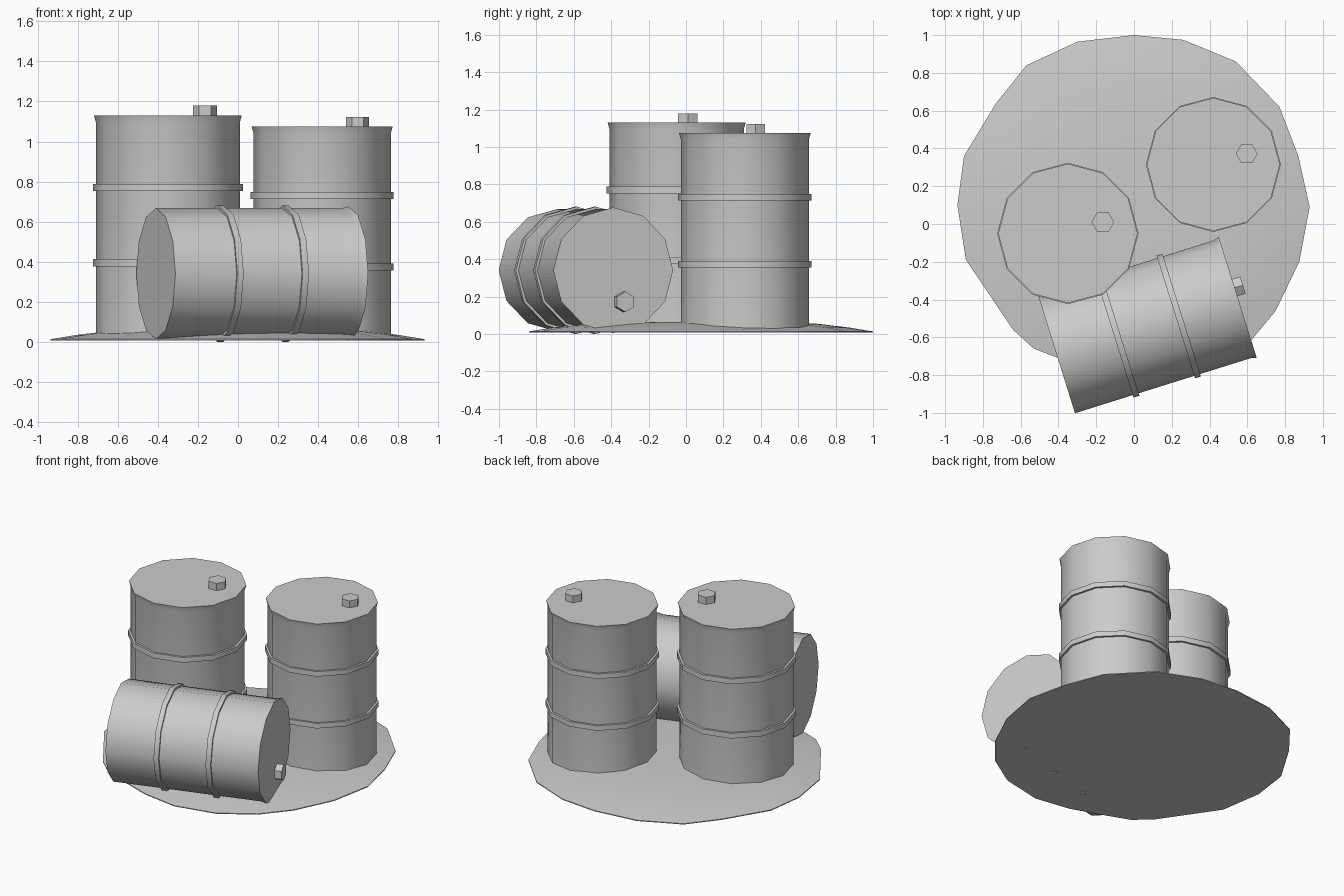
import bpy, bmesh, math
from mathutils import Matrix, Vector

cube = bpy.data.objects.get("Cube")
if cube:
    bpy.data.objects.remove(cube, do_unlink=True)

grey = bpy.data.materials.new("plain grey")
grey.use_nodes = True
colour = (0.6, 0.6, 0.6, 1)
grey.diffuse_color = colour
grey.node_tree.nodes["Principled BSDF"].inputs["Base Color"].default_value = colour


def finish(name, bm, matrix=Matrix()):
    """Turn a bmesh into a shaded grey object."""
    bmesh.ops.recalc_face_normals(bm, faces=bm.faces)
    mesh = bpy.data.meshes.new(name)
    bm.to_mesh(mesh)
    bm.free()
    mesh.materials.append(grey)
    obj = bpy.data.objects.new(name, mesh)
    bpy.context.collection.objects.link(obj)
    obj.matrix_world = matrix
    bpy.ops.object.select_all(action="DESELECT")
    obj.select_set(True)
    bpy.context.view_layer.objects.active = obj
    bpy.ops.object.shade_smooth_by_angle(angle=math.radians(40))
    return obj


def loft(bm, rings, closed=False):
    """Skin a stack of point rings; cap the ends, or join them in a loop."""
    loops = [[bm.verts.new(p) for p in ring] for ring in rings]
    pairs = list(zip(loops, loops[1:]))
    if closed:
        pairs.append((loops[-1], loops[0]))
    else:
        bm.faces.new(loops[0])
        bm.faces.new(loops[-1])
    for low, high in pairs:
        for i in range(len(low)):
            j = (i + 1) % len(low)
            bm.faces.new((low[i], low[j], high[j], high[i]))


def circle(radius, z, sides, centre=(0, 0)):
    turn = 2 * math.pi / sides
    return [(centre[0] + radius * math.cos(i * turn),
             centre[1] + radius * math.sin(i * turn), z) for i in range(sides)]


def lathe(name, profile, matrix, sides=12, centre=(0, 0), closed=False):
    bm = bmesh.new()
    loft(bm, [circle(r, z, sides, centre) for r, z in profile], closed)
    return finish(name, bm, matrix)


def barrel(name, matrix):
    # Body with a flared upper rim and flat lid
    lathe(name + "_body", [(0.359, 0), (0.359, 1.07), (0.369, 1.105)], matrix)
    # Two hoops
    for label, z in (("lower", 0.37), ("upper", 0.745)):
        lathe(f"{name}_{label}_hoop",
              [(0.35, z - 0.018), (0.374, z - 0.018),
               (0.374, z + 0.018), (0.35, z + 0.018)], matrix, closed=True)
    # Hexagonal bung
    lathe(name + "_bung", [(0.06, 1.09), (0.06, 1.155)], matrix, 6, (0.185, 0.06))


# Upright barrels
barrel("tall_barrel", Matrix.Translation((-0.35, -0.05, 0.025)))
barrel("short_barrel", Matrix.Translation((0.42, 0.315, 0.02)) @ Matrix.Scale(0.955, 4))

# Fallen barrel: lid faces the model's left, bung towards the ground
yaw = Matrix.Rotation(math.radians(17.4), 4, "Z")
tip = Matrix.Rotation(math.radians(90), 4, "Y")
barrel("fallen_barrel", Matrix.Translation((-0.41, -0.69, 0.341)) @ yaw @ tip
       @ Matrix.Scale(0.91, 4))

# Low mound of ground with an uneven outline
outline = [(0, 1), (-0.3, 0.965), (-0.57, 0.84), (-0.73, 0.64), (-0.9, 0.36),
           (-0.935, 0.1), (-0.89, -0.19), (-0.64, -0.56), (-0.53, -0.66),
           (-0.4, -0.71), (-0.15, -0.8), (0.1, -0.84), (0.38, -0.78),
           (0.6, -0.64), (0.75, -0.46), (0.875, -0.2), (0.93, 0.09),
           (0.87, 0.36), (0.77, 0.62), (0.54, 0.86), (0.26, 0.975)]
middle = Vector((0, 0.08))
rings = []
for scale, z in ((1, 0.008), (1, 0.014), (0.86, 0.035), (0.68, 0.055), (0.35, 0.065)):
    ring = [middle + (Vector(p) - middle) * scale for p in outline]
    rings.append([(p.x, p.y, z) for p in ring])
bm = bmesh.new()
loft(bm, rings)
finish("ground_mound", bm)
